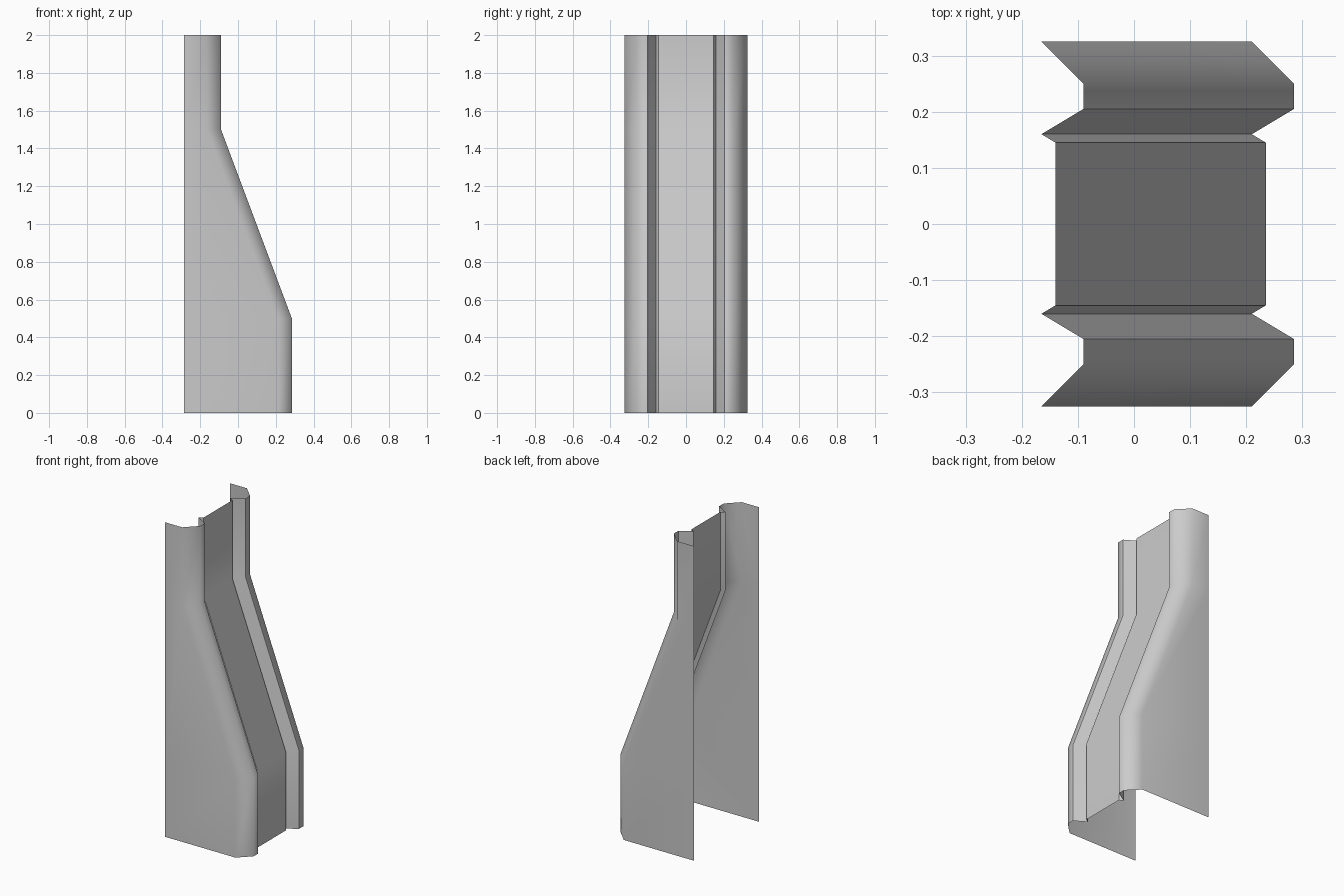
import bpy
import bmesh
import math

if "Cube" in bpy.data.objects:
    bpy.data.objects.remove(bpy.data.objects["Cube"], do_unlink=True)

grey = bpy.data.materials.new("plain grey")
grey.use_nodes = True
colour = (0.6, 0.6, 0.6, 1)
grey.diffuse_color = colour
grey.node_tree.nodes["Principled BSDF"].inputs["Base Color"].default_value = colour

BACK = -0.285
# Half of the lower cross-section (x, y), from the side wall in to the web
half = [(0.21, 0.325), (0.285, 0.25), (0.285, 0.205), (0.21, 0.16), (0.235, 0.145)]
section = [(x, -y) for x, y in half] + half[::-1]
section = [(None, -0.325)] + section + [(None, 0.325)]  # straight rear edges
# Height and sideways shift of the section at each bend
stations = [(0, 0), (0.5, 0), (1.5, -0.375), (2, -0.375)]

# Thin folded channel with a sloping front
bm = bmesh.new()
rows = [[bm.verts.new((BACK if x is None else x + shift, y, z)) for x, y in section]
        for z, shift in stations]
for low, high in zip(rows, rows[1:]):
    for i in range(len(section) - 1):
        bm.faces.new((low[i], low[i + 1], high[i + 1], high[i]))
mesh = bpy.data.meshes.new("folded_channel")
bm.to_mesh(mesh)
bm.free()
mesh.materials.append(grey)
channel = bpy.data.objects.new("folded_channel", mesh)
bpy.context.collection.objects.link(channel)

# Soft outer corners, crisp groove folds
bpy.ops.object.select_all(action='DESELECT')
channel.select_set(True)
bpy.context.view_layer.objects.active = channel
bpy.ops.object.shade_smooth_by_angle(angle=math.radians(50))
weighted = channel.modifiers.new("flat_walls", 'WEIGHTED_NORMAL')
weighted.keep_sharp = True
